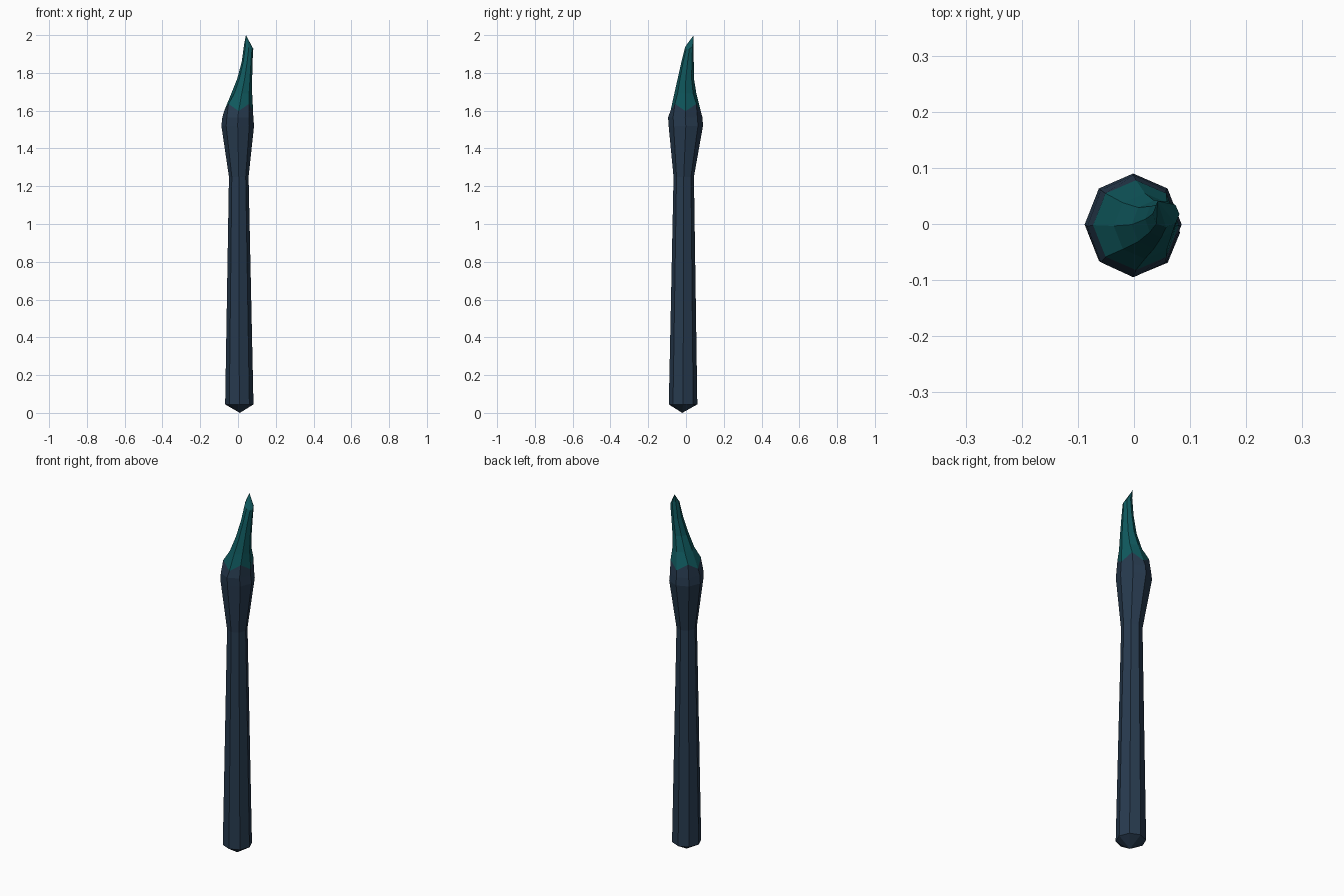
import bpy, bmesh, math

if "Cube" in bpy.data.objects:
    bpy.data.objects.remove(bpy.data.objects["Cube"])

SIDES = 8


def material(name, rgb):
    m = bpy.data.materials.new(name)
    m.diffuse_color = (*rgb, 1)
    m.use_nodes = True
    m.node_tree.nodes["Principled BSDF"].inputs["Base Color"].default_value = m.diffuse_color
    return m


def ring(bm, x0, x1, y0, y1, z, zig=0.0, tilt=(0, 0)):
    """Octagon filling the given x/y extents; zig lifts every other corner."""
    cx, cy, rx, ry = (x0 + x1) / 2, (y0 + y1) / 2, (x1 - x0) / 2, (y1 - y0) / 2
    verts = []
    for i in range(SIDES):
        a = math.tau * i / SIDES
        dx, dy = rx * math.cos(a), ry * math.sin(a)
        dz = (zig if i % 2 else -zig) + tilt[0] * dx + tilt[1] * dy
        verts.append(bm.verts.new((cx + dx, cy + dy, z + dz)))
    return verts


def loft(name, rings, mat, bottom=None, top=None):
    """Skin stacked rings, with optional pointed ends."""
    bm = bmesh.new()
    loops = [ring(bm, *r) for r in rings]
    for a, b in zip(loops, loops[1:]):
        for i in range(SIDES):
            j = (i + 1) % SIDES
            bm.faces.new((a[i], a[j], b[j], b[i]))
    for point, loop in ((bottom, loops[0]), (top, loops[-1])):
        if point:
            p = bm.verts.new(point)
            for i in range(SIDES):
                bm.faces.new((loop[i], loop[(i + 1) % SIDES], p))
    bmesh.ops.recalc_face_normals(bm, faces=bm.faces)
    # closed ends define the outside; make sure the sides point outward
    side = max(bm.faces, key=lambda f: f.calc_center_median().x)
    if side.normal.x < 0:
        bmesh.ops.reverse_faces(bm, faces=bm.faces)
    me = bpy.data.meshes.new(name)
    bm.to_mesh(me)
    bm.free()
    me.materials.append(mat)
    ob = bpy.data.objects.new(name, me)
    bpy.context.collection.objects.link(ob)
    return ob


navy = material("dark blue handle", (0.020, 0.042, 0.076))
teal = material("deep teal bristles", (0.005, 0.100, 0.112))

# zigzag seam shared by handle and bristles
seam = (-0.073, 0.080, -0.082, 0.078, 1.617, 0.019)

# long tapering handle with swollen head
loft("handle", [
    (-0.068, 0.082, -0.091, 0.060, 0.045),
    (-0.048, 0.056, -0.066, 0.042, 1.25),
    (-0.088, 0.085, -0.092, 0.090, 1.52),
    (-0.083, 0.081, -0.095, 0.087, 1.565),
    seam,
], navy, bottom=(0.01, -0.02, 0.0))

# bristle tip sweeping towards the back right
loft("bristle_tip", [
    seam,
    (-0.036, 0.075, -0.062, 0.055, 1.69),
    (-0.004, 0.075, -0.044, 0.042, 1.77),
    (0.020, 0.077, -0.024, 0.041, 1.86),
    (0.033, 0.081, -0.006, 0.041, 1.942, 0, (-0.6, 0.4)),
], teal, top=(0.042, 0.041, 2.0))
